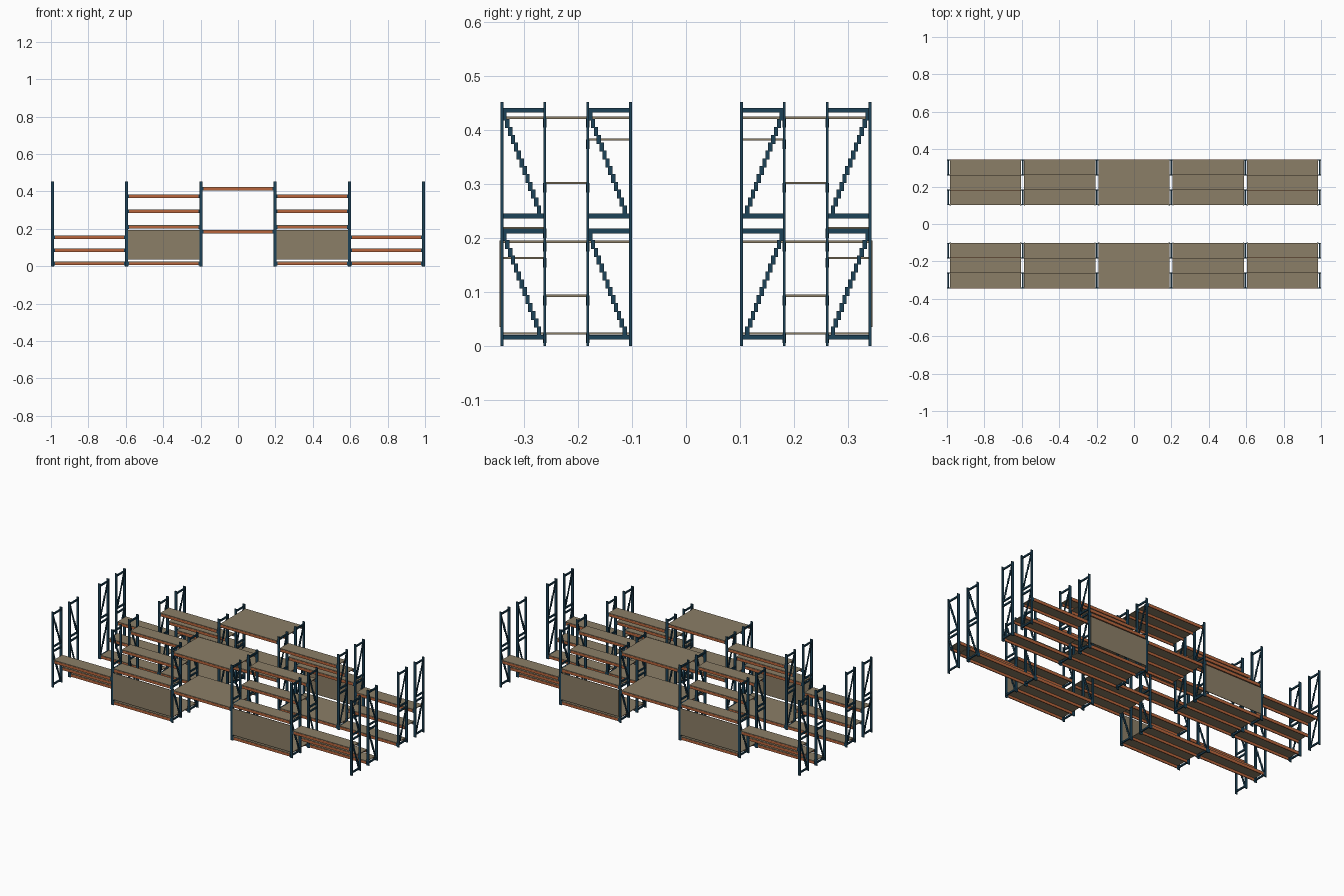
import bpy, bmesh
from mathutils import Matrix, Vector

if "Cube" in bpy.data.objects:
    bpy.data.objects.remove(bpy.data.objects["Cube"])


def material(name, rgb):
    m = bpy.data.materials.new(name)
    m.diffuse_color = (*rgb, 1)
    m.use_nodes = True
    m.node_tree.nodes["Principled BSDF"].inputs["Base Color"].default_value = m.diffuse_color
    return m


BLUE = material("dark_blue_steel", (0.012, 0.055, 0.095))
ORANGE = material("orange_steel", (0.48, 0.13, 0.045))
BOARD = material("board", (0.26, 0.21, 0.135))


def boxes(name, parts, mat):
    """One object made of boxes given as (centre, size)."""
    bm = bmesh.new()
    for c, s in parts:
        bmesh.ops.create_cube(bm, size=1, matrix=Matrix.Translation(Vector(c)) @ Matrix.Diagonal((*s, 1)))
    me = bpy.data.meshes.new(name)
    bm.to_mesh(me)
    bm.free()
    me.materials.append(mat)
    ob = bpy.data.objects.new(name, me)
    bpy.context.collection.objects.link(ob)
    return ob


PITCH = 0.397
POST_X = [(i - 2.5) * PITCH for i in range(6)]
POST_Y = [0.103, 0.1825, 0.262, 0.3415]     # inner to outer
PW, PD, H = 0.015, 0.005, 0.452             # post width, depth, height
STEPS = 13


# Upright frame: two posts, four rails, two stepped diagonals
def frame(x, y0, y1, s):
    parts = [((x, s * y, H / 2), (PW, PD, H)) for y in (y0, y1)]
    ym, depth = (y0 + y1) / 2, y1 - y0
    parts += [((x, s * ym, z), (0.008, depth, 0.009)) for z in (0.016, 0.213, 0.241, 0.437)]
    for za, zb in ((0.02, 0.21), (0.245, 0.434)):
        dz = (zb - za) / STEPS
        dy = (depth - 0.01) / STEPS
        for k in range(STEPS):
            parts.append(((x, s * (y0 + 0.008 + (k + 0.5) * dy), za + (k + 0.5) * dz),
                          (0.006, 0.008, dz * 1.15)))
    boxes("upright_frame", parts, BLUE)


# Shelf: beams under a board, with blue end connectors
def shelf(xc, ys, z, s):
    length = PITCH - PW
    boxes("shelf_beams", [((xc, s * y, z - 0.0095), (length, 0.005, 0.015)) for y in ys], ORANGE)
    boxes("beam_connectors", [((xc + e * (length / 2 - 0.0025), s * y, z - 0.009), (0.006, 0.0062, 0.018))
                              for y in ys for e in (-1, 1)], BLUE)
    a, b = ys[0] - 0.0015, ys[-1] + 0.0015
    boxes("shelf_board", [((xc, s * (a + b) / 2, z), (length, b - a, 0.004))], BOARD)


for s in (-1, 1):
    for x in POST_X:
        frame(x, POST_Y[0], POST_Y[1], s)
        frame(x, POST_Y[2], POST_Y[3], s)
    # Central bay: two full-depth platforms
    for z in (0.193, 0.423):
        shelf(0, POST_Y, z, s)
    for e in (-1, 1):
        # Middle bays: base platform, rising steps inward, outer panel
        xm = e * PITCH
        shelf(xm, POST_Y, 0.023, s)
        for k, z in enumerate((0.383, 0.302, 0.218)):
            shelf(xm, POST_Y[k:k + 2], z, s)
        boxes("side_panel", [((xm, s * 0.3442, 0.115), (PITCH - PW, 0.003, 0.16))], BOARD)
        # End bays: steps falling inward
        for k, z in enumerate((0.023, 0.093, 0.163)):
            shelf(2 * xm, POST_Y[k:k + 2], z, s)
